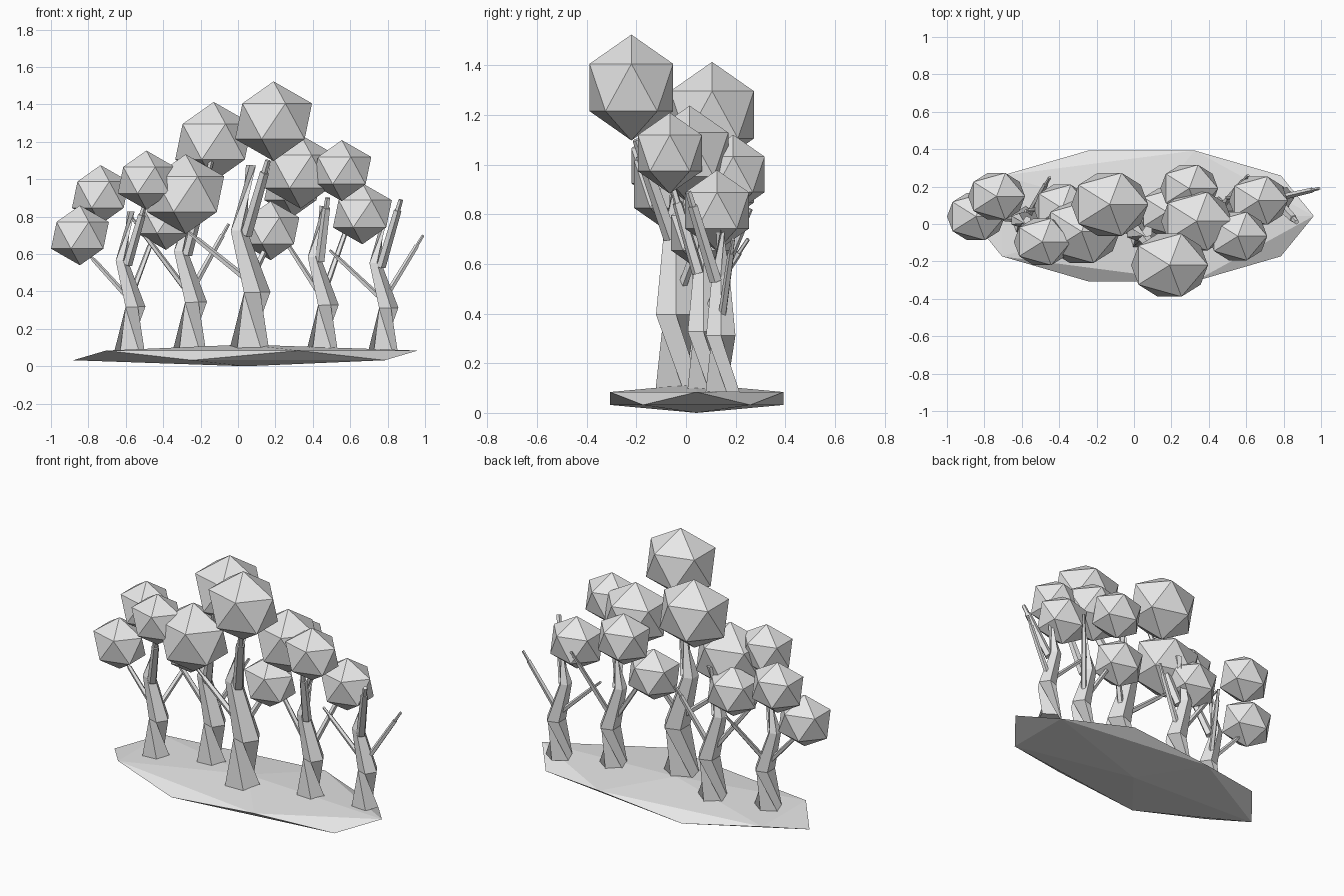
import bpy, bmesh
from mathutils import Vector, Matrix
from math import cos, sin, pi

if "Cube" in bpy.data.objects:
    bpy.data.objects.remove(bpy.data.objects["Cube"])

grey = bpy.data.materials.new("plain_grey")
grey.use_nodes = True
grey.diffuse_color = (0.8, 0.8, 0.8, 1)
grey.node_tree.nodes["Principled BSDF"].inputs["Base Color"].default_value = (0.8, 0.8, 0.8, 1)


def finish(bm, name):
    mesh = bpy.data.meshes.new(name)
    bmesh.ops.recalc_face_normals(bm, faces=bm.faces)
    bm.to_mesh(mesh)
    bm.free()
    mesh.materials.append(grey)
    obj = bpy.data.objects.new(name, mesh)
    bpy.context.collection.objects.link(obj)
    return obj


def ico(name, centre, radii):
    """Twenty-sided ball stretched to three radii."""
    bm = bmesh.new()
    bmesh.ops.create_icosphere(bm, subdivisions=1, radius=1)
    bmesh.ops.transform(bm, verts=bm.verts,
                        matrix=Matrix.Translation(centre) @ Matrix.Diagonal((*radii, 1)))
    return finish(bm, name)


def tube(name, points, radii, level=False, sides=5):
    """Tapered low-poly limb along a path; level keeps the rings horizontal."""
    bm = bmesh.new()
    pts = [Vector(p) for p in points]
    rings = []
    for i, (p, r) in enumerate(zip(pts, radii)):
        along = pts[min(i + 1, len(pts) - 1)] - pts[max(i - 1, 0)]
        if level:
            along = along + Vector((0, 0, along.length * 3))
        turn = along.to_track_quat('Z', 'Y').to_matrix() if not level or i else Matrix.Identity(3)
        ring = []
        for k in range(sides):
            a = pi / 2 + 2 * pi * k / sides
            ring.append(bm.verts.new(p + turn @ Vector((r * cos(a), 0.92 * r * sin(a), 0))))
        rings.append(ring)
    for a, b in zip(rings, rings[1:]):
        for k in range(sides):
            n = (k + 1) % sides
            bm.faces.new((a[k], a[n], b[n], b[k]))
    bm.faces.new(rings[0])
    bm.faces.new(rings[-1])
    return finish(bm, name)


# Ground slab
ico("ground", (0.04, 0.043, 0.058), (1.03, 0.411, 0.058))

# Trees: base x, base y, size, then ends of the front prong, left and right branches
trees = [
    (-0.58, 0.02, 0.75, (-0.50, -0.09, 0.86), (-0.81, 0.04, 0.61), (-0.45, 0.25, 0.70)),
    (-0.26, 0.11, 0.83, (-0.14, -0.03, 1.11), (-0.58, 0.07, 0.81), (-0.05, 0.18, 0.76)),
    (0.06, -0.04, 1.00, (0.16, -0.20, 1.10), (-0.27, -0.02, 0.72), (0.20, 0.07, 0.74)),
    (0.45, 0.07, 0.78, (0.48, -0.05, 0.90), (0.22, 0.07, 0.72), (0.61, 0.26, 0.82)),
    (0.775, 0.14, 0.73, (0.87, 0.01, 0.89), (0.49, 0.14, 0.62), (0.99, 0.19, 0.70)),
]
for n, (x, y, s, prong, left, right) in enumerate(trees, 1):
    def at(dx, dz):
        return Vector((x + dx * s, y, 0.085 + dz * s))
    # Zigzag trunk
    fork = at(-0.06, 0.64)
    tube(f"trunk_{n}", [at(0, 0), at(0.035, 0.31), fork, at(0.012, 0.99)],
         [0.112 * s, 0.085 * s, 0.052 * s, 0.032 * s], level=True)
    # Side limbs, each ending in a thinner twig
    limbs = (("front_prong", fork + Vector((0.045 * s, -0.02, -0.02)), prong, 0.033),
             ("left_branch", at(-0.015, 0.38), left, 0.02),
             ("right_branch", at(0.0, 0.36), right, 0.021))
    for label, start, end, r in limbs:
        end = Vector(end)
        mid = start.lerp(end, 0.84)
        r *= 0.4 + 0.6 * s
        tube(f"{label}_{n}", [start, mid], [r, 0.8 * r])
        tube(f"{label}_twig_{n}", [mid, end], [0.55 * r, 0.5 * r])

# Leaf balls: centre and size
leaves = [
    (0.19, -0.22, 1.31, 0.213), (-0.13, 0.105, 1.20, 0.213),
    (-0.28, -0.04, 0.92, 0.213), (0.335, 0.015, 1.04, 0.197),
    (-0.49, -0.095, 0.995, 0.158), (-0.735, 0.148, 0.917, 0.158),
    (-0.845, 0.04, 0.70, 0.160), (-0.385, 0.085, 0.78, 0.158),
    (0.175, 0.065, 0.725, 0.158), (0.555, -0.065, 1.046, 0.163),
    (0.665, 0.125, 0.815, 0.163), (0.295, 0.19, 0.96, 0.160),
]
for n, (x, y, z, r) in enumerate(leaves, 1):
    ico(f"leaf_ball_{n}", (x, y, z), (1.08 * r, 0.93 * r, r))
